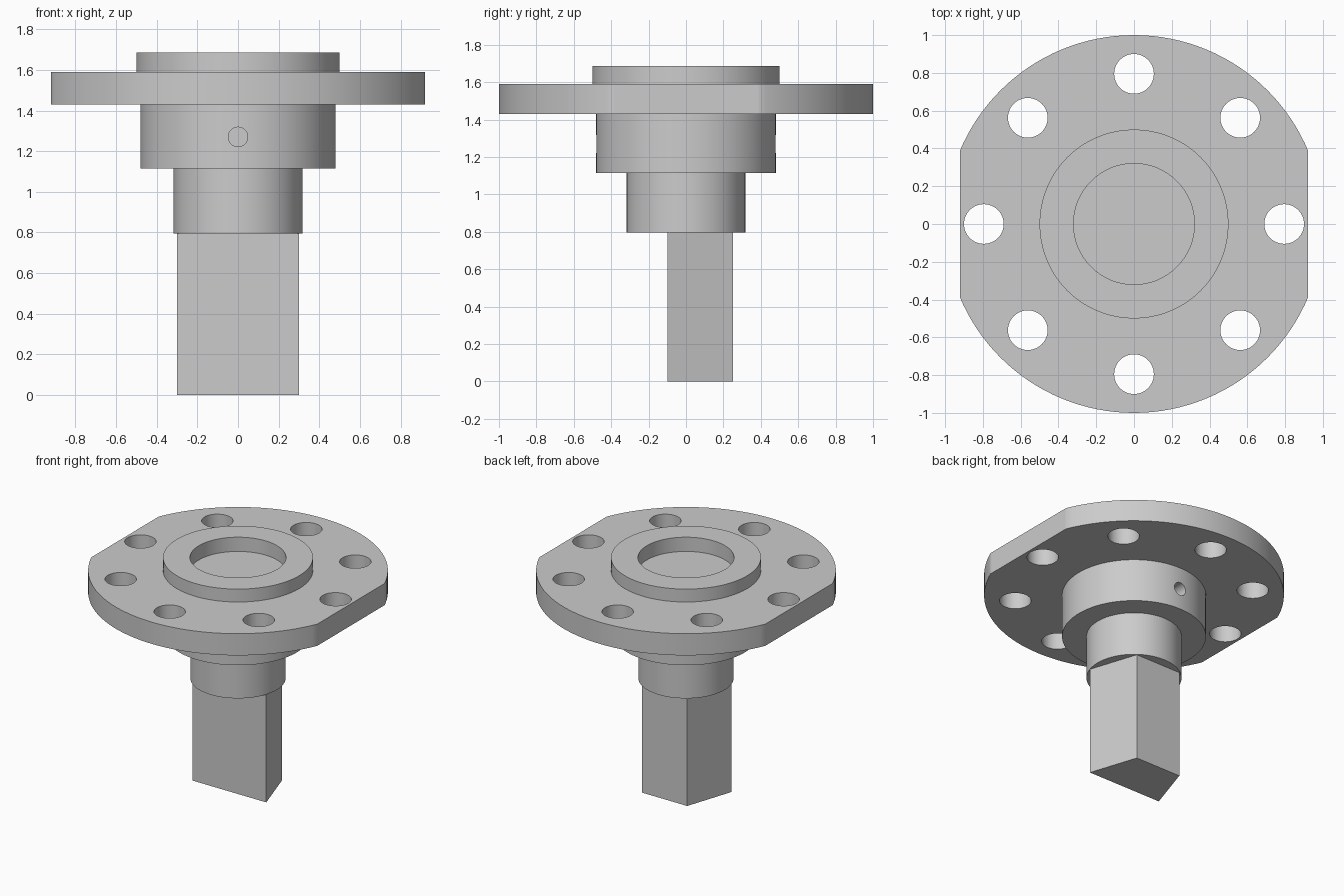
import bpy
import bmesh
import math
from mathutils import Matrix, Vector

cube = bpy.data.objects.get("Cube")
if cube:
    bpy.data.objects.remove(cube, do_unlink=True)

# Single steel grey material
steel = bpy.data.materials.new("steel_grey")
steel.use_nodes = True
GREY = (0.6, 0.6, 0.6, 1)
steel.diffuse_color = GREY
steel.node_tree.nodes["Principled BSDF"].inputs["Base Color"].default_value = GREY


def make_object(name, bm):
    bmesh.ops.recalc_face_normals(bm, faces=bm.faces)
    mesh = bpy.data.meshes.new(name)
    bm.to_mesh(mesh)
    bm.free()
    mesh.materials.append(steel)
    obj = bpy.data.objects.new(name, mesh)
    bpy.context.collection.objects.link(obj)
    return obj


def lathe(name, profile, steps=128):
    bm = bmesh.new()
    verts = [bm.verts.new((r, 0, z)) for r, z in profile]
    edges = [bm.edges.new(pair) for pair in zip(verts, verts[1:])]
    bmesh.ops.spin(bm, geom=verts + edges, cent=(0, 0, 0), axis=(0, 0, 1),
                   angle=math.tau, steps=steps)
    bmesh.ops.remove_doubles(bm, verts=bm.verts, dist=0.0001)
    return make_object(name, bm)


def add_cylinder(bm, center, radius, depth, rotation=Matrix()):
    bmesh.ops.create_cone(bm, cap_ends=True, segments=48, radius1=radius,
                          radius2=radius, depth=depth,
                          matrix=Matrix.Translation(center) @ rotation)


# Stepped hub: neck, body, flange and raised rim with a shallow recess
Z_NECK, Z_BODY, Z_FLANGE, Z_RIM, Z_TOP = 0.795, 1.115, 1.43, 1.59, 1.685
hub = lathe("flanged_hub", [
    (0, Z_NECK), (0.317, Z_NECK), (0.317, Z_BODY), (0.48, Z_BODY),
    (0.48, Z_FLANGE), (1, Z_FLANGE), (1, Z_RIM), (0.5, Z_RIM),
    (0.5, Z_TOP), (0.32, Z_TOP), (0.32, Z_RIM - 0.01), (0, Z_RIM - 0.01)])

# Cutters: bolt circle, side flats and blind radial holes
bm = bmesh.new()
for i in range(8):
    a = i * math.tau / 8
    add_cylinder(bm, Vector((math.cos(a), math.sin(a), 0)) * 0.795
                 + Vector((0, 0, 1.51)), 0.105, 0.4)
for side in (-1, 1):
    bmesh.ops.create_cube(bm, size=1, matrix=Matrix.Translation(
        (side * 1.42, 0, 1.51)))
    add_cylinder(bm, (0, side * 0.48, 1.27), 0.048, 0.32,
                 Matrix.Rotation(math.pi / 2, 4, 'X'))
cutter = make_object("hole_cutter", bm)
cutter.hide_render = True

cut = hub.modifiers.new("holes", 'BOOLEAN')
cut.operation = 'DIFFERENCE'
cut.solver = 'EXACT'
cut.object = cutter
bpy.ops.object.select_all(action='DESELECT')
bpy.context.view_layer.objects.active = hub
hub.select_set(True)
bpy.ops.object.modifier_apply(modifier=cut.name)
bpy.data.objects.remove(cutter, do_unlink=True)
bpy.ops.object.shade_smooth_by_angle(angle=math.radians(30))

# Drive shaft with a trapezoid section, wide face to the front
bm = bmesh.new()
section = [(-0.3, -0.1), (0.3, -0.1), (0.185, 0.25), (-0.185, 0.25)]
base = bm.faces.new([bm.verts.new((x, y, 0)) for x, y in section])
grown = bmesh.ops.extrude_face_region(bm, geom=[base], use_keep_orig=True)
top = [v for v in grown["geom"] if isinstance(v, bmesh.types.BMVert)]
bmesh.ops.translate(bm, verts=top, vec=(0, 0, Z_NECK))
make_object("drive_shaft", bm)
